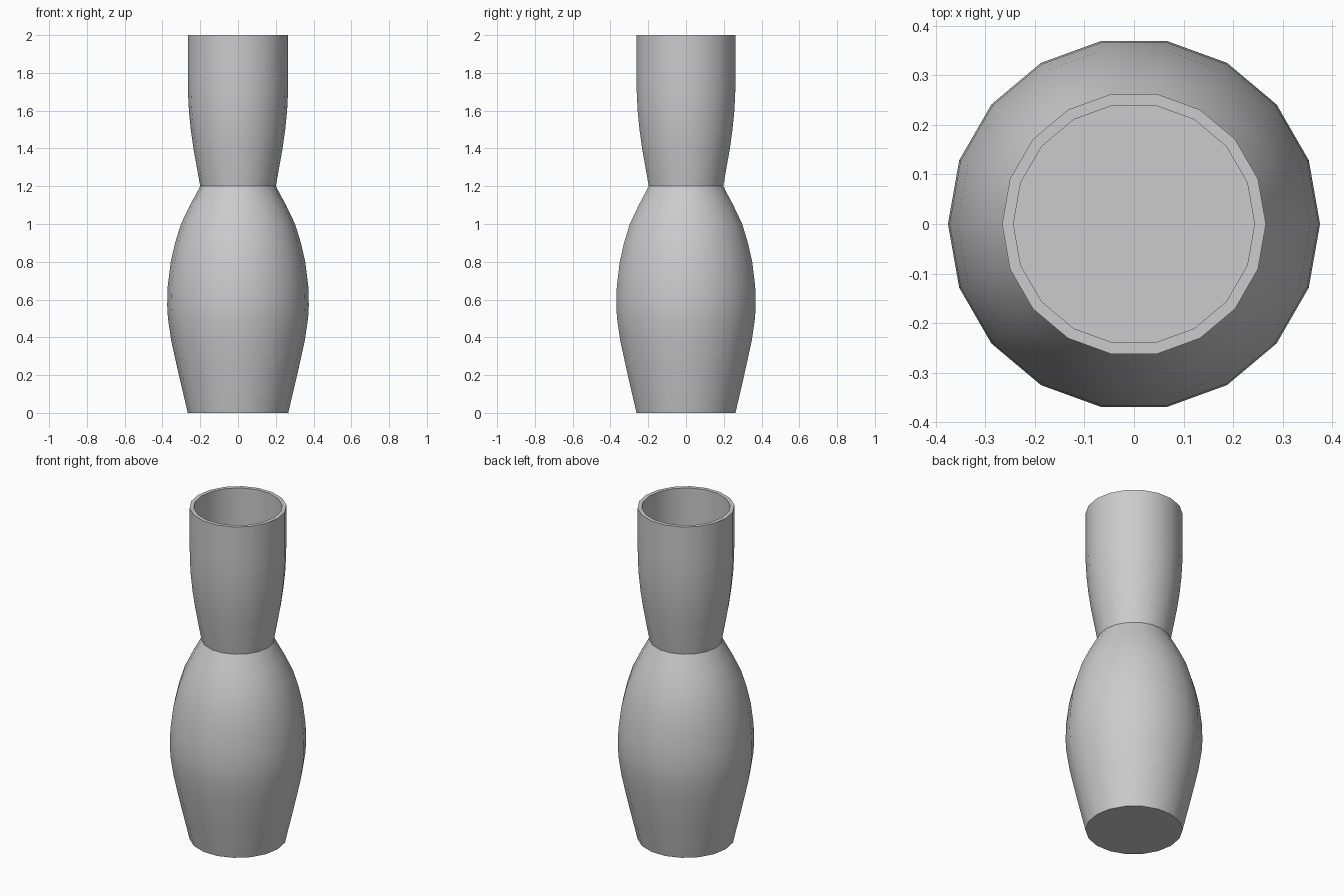
import bpy, bmesh, math

if "Cube" in bpy.data.objects:
    bpy.data.objects.remove(bpy.data.objects["Cube"])

SIDES = 18

# Half profile (radius, height): base, belly, pinched waist, neck, rim, recess
PROFILE = [
    (0.266, 0.0), (0.313, 0.2), (0.353, 0.38), (0.371, 0.5), (0.375, 0.57),
    (0.372, 0.67), (0.356, 0.8), (0.333, 0.9), (0.302, 1.0), (0.254, 1.1),
    (0.2, 1.2),
    (0.236, 1.4), (0.250, 1.5), (0.260, 1.6), (0.265, 1.7), (0.266, 1.8),
    (0.266, 2.0), (0.243, 2.0), (0.243, 1.65),
]


def lathe(name, profile, sides):
    """Turn a half profile around z and cap both ends."""
    bm = bmesh.new()
    rings = []
    for r, z in profile:
        rings.append([bm.verts.new((r * math.cos(math.tau * i / sides),
                                    r * math.sin(math.tau * i / sides), z))
                      for i in range(sides)])
    for low, high in zip(rings, rings[1:]):
        for i in range(sides):
            j = (i + 1) % sides
            bm.faces.new((low[i], low[j], high[j], high[i]))
    bm.faces.new(rings[0][::-1])
    bm.faces.new(rings[-1])
    mesh = bpy.data.meshes.new(name)
    bm.to_mesh(mesh)
    bm.free()
    obj = bpy.data.objects.new(name, mesh)
    bpy.context.collection.objects.link(obj)
    return obj


# Vase body with shallow recessed mouth
vase = lathe("vase", PROFILE, SIDES)
bpy.context.view_layer.objects.active = vase
vase.select_set(True)
bpy.ops.object.shade_smooth_by_angle(angle=math.radians(30))
